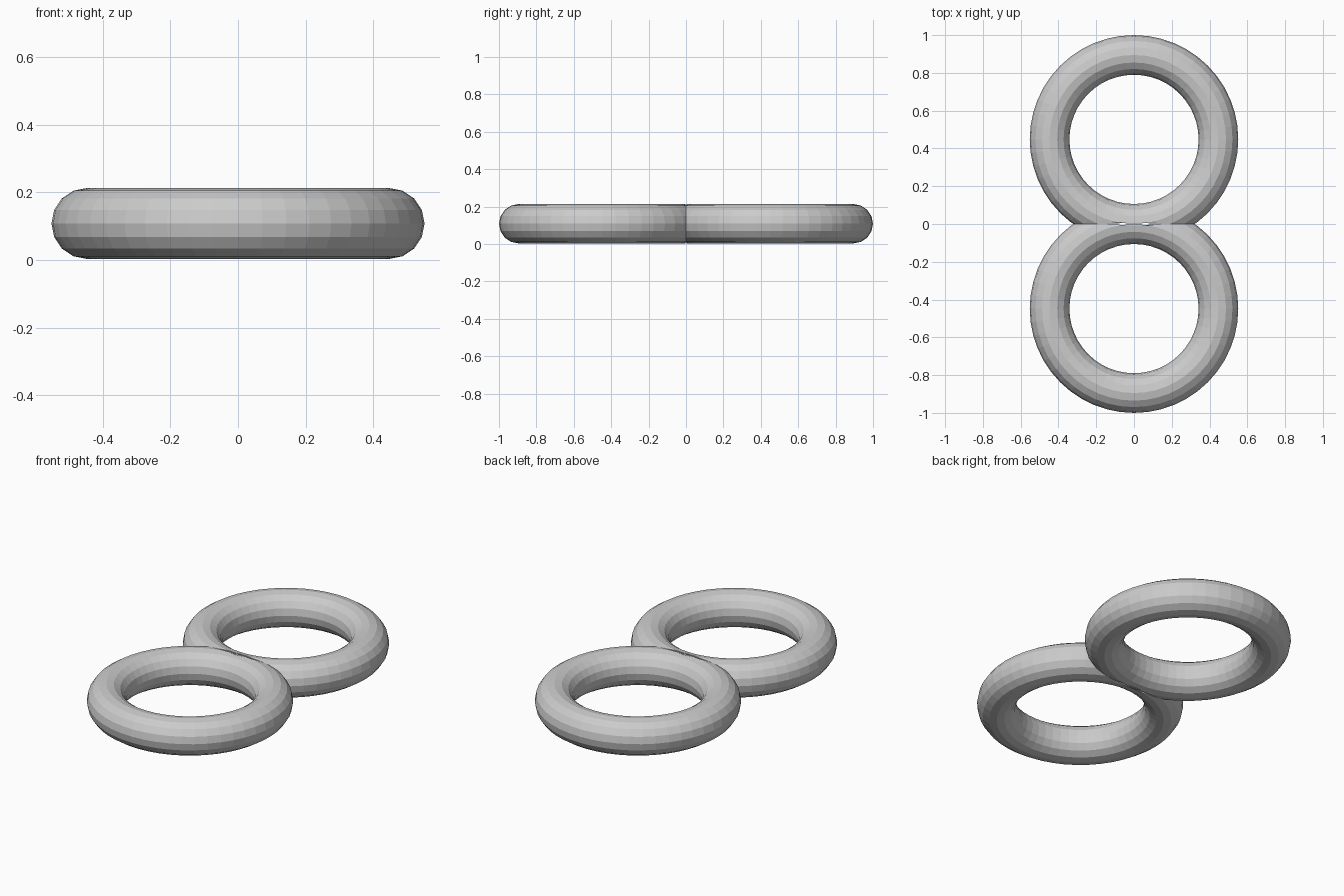
import bpy
import bmesh

if "Cube" in bpy.data.objects:
    bpy.data.objects.remove(bpy.data.objects["Cube"])

MAJOR, MINOR, OFFSET, MID_Z = 0.447, 0.105, 0.448, 0.108


def ring(name, side):
    """Faceted ring, sliced flat where it meets its twin at y = 0."""
    bpy.ops.mesh.primitive_torus_add(
        major_radius=MAJOR, minor_radius=MINOR, major_segments=48, minor_segments=16)
    obj = bpy.context.object
    obj.name = name
    bm = bmesh.new()
    bm.from_mesh(obj.data)
    bmesh.ops.translate(bm, vec=(0, side * OFFSET, MID_Z), verts=bm.verts)

    # slice at the contact plane and close the cut
    geom = bm.verts[:] + bm.edges[:] + bm.faces[:]
    cut = bmesh.ops.bisect_plane(bm, geom=geom, plane_co=(0, 0, 0),
                                 plane_no=(0, -side, 0), clear_outer=True)
    rim = [e for e in cut["geom_cut"] if isinstance(e, bmesh.types.BMEdge)]
    cap = bmesh.ops.edgenet_fill(bm, edges=rim)["faces"]

    # slim slit in the middle of the contact face
    for v in {v for e in rim for v in e.verts}:
        v.co.y += side * 0.012 * max(0.0, 1 - (v.co.x / 0.13) ** 2)
    bmesh.ops.triangulate(bm, faces=cap)
    bmesh.ops.recalc_face_normals(bm, faces=bm.faces)
    bm.to_mesh(obj.data)
    bm.free()
    for p in obj.data.polygons:
        p.use_smooth = False
    return obj


ring("front_ring", -1)
ring("back_ring", 1)
